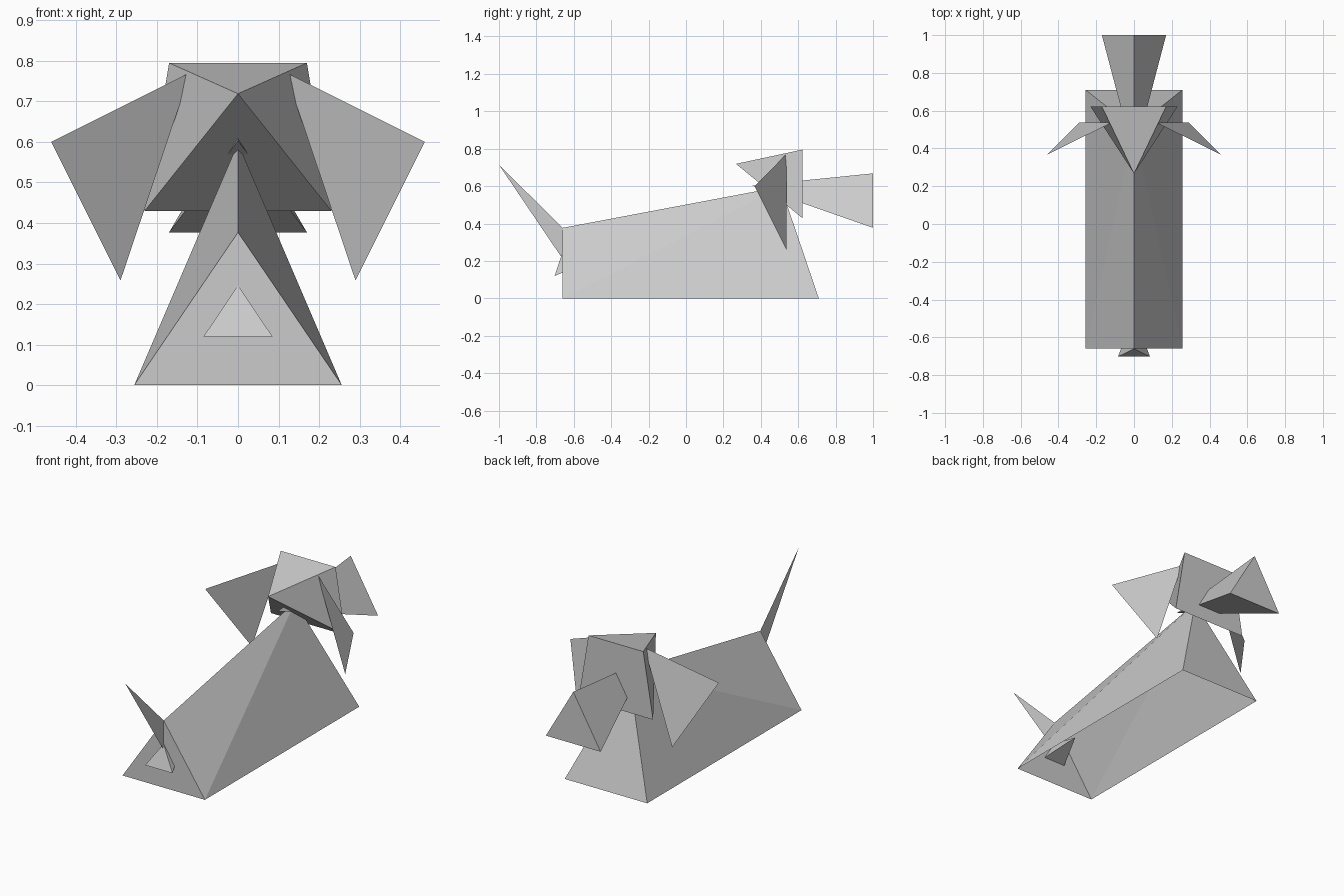
import bpy
import bmesh

if "Cube" in bpy.data.objects:
    bpy.data.objects.remove(bpy.data.objects["Cube"])


def add_object(name, bm):
    bmesh.ops.recalc_face_normals(bm, faces=bm.faces)
    mesh = bpy.data.meshes.new(name)
    bm.to_mesh(mesh)
    bm.free()
    obj = bpy.data.objects.new(name, mesh)
    bpy.context.collection.objects.link(obj)
    return obj


def sheet(name, points):
    """Flat folded-paper panel."""
    bm = bmesh.new()
    bm.faces.new([bm.verts.new(p) for p in points])
    return add_object(name, bm)


def pyramid(name, base, apex):
    """Closed pyramid over any base polygon."""
    bm = bmesh.new()
    ring = [bm.verts.new(p) for p in base]
    tip = bm.verts.new(apex)
    bm.faces.new(ring)
    for a, b in zip(ring, ring[1:] + ring[:1]):
        bm.faces.new((a, b, tip))
    return add_object(name, bm)


def open_wedge(name, rear, front):
    """Two end triangles and two sloping sides, open underneath.
    Each side is creased from its rear foot to the front apex."""
    bm = bmesh.new()
    a = [bm.verts.new(p) for p in rear]
    b = [bm.verts.new(p) for p in front]
    bm.faces.new(a)
    bm.faces.new(b[::-1])
    for i in (0, 1):
        bm.faces.new((a[i], a[2], b[2]))
        bm.faces.new((a[i], b[2], b[i]))
    return add_object(name, bm)


def triangle(half, y_low, z_low, y_top, z_top):
    """Upright symmetric triangle, optionally leaning in y."""
    return [(-half, y_low, z_low), (half, y_low, z_low), (0, y_top, z_top)]


# Folded body with a sloping chest, hollow below
open_wedge("body", triangle(0.256, -0.659, 0, -0.659, 0.377),
           triangle(0.256, 0.71, 0, 0.507, 0.597))

# Head: trapezoid face tapering to a point over the back
pyramid("head", [(-0.231, 0.622, 0.429), (0.231, 0.622, 0.429),
                 (0.17, 0.622, 0.795), (-0.17, 0.622, 0.795)],
        (0, 0.267, 0.719))

# Snout widening away from the head
pyramid("snout", triangle(0.17, 1.0, 0.377, 1.0, 0.668), (0, 0.354, 0.603))

# Ears, mirrored
for side, label in ((-1, "left"), (1, "right")):
    sheet(label + "_ear", [(side * 0.117, 0.537, 0.772),
                           (side * 0.461, 0.367, 0.60),
                           (side * 0.29, 0.537, 0.258)])

# Upright flat tail
sheet("tail", [(0, -1.0, 0.714), (0, -0.659, 0.377), (0, -0.659, 0.21)])

# Small fold under the tail, piercing the rear panel
pyramid("rear_fold", triangle(0.085, -0.702, 0.12, -0.661, 0.246),
        (0, -0.486, 0.210))
